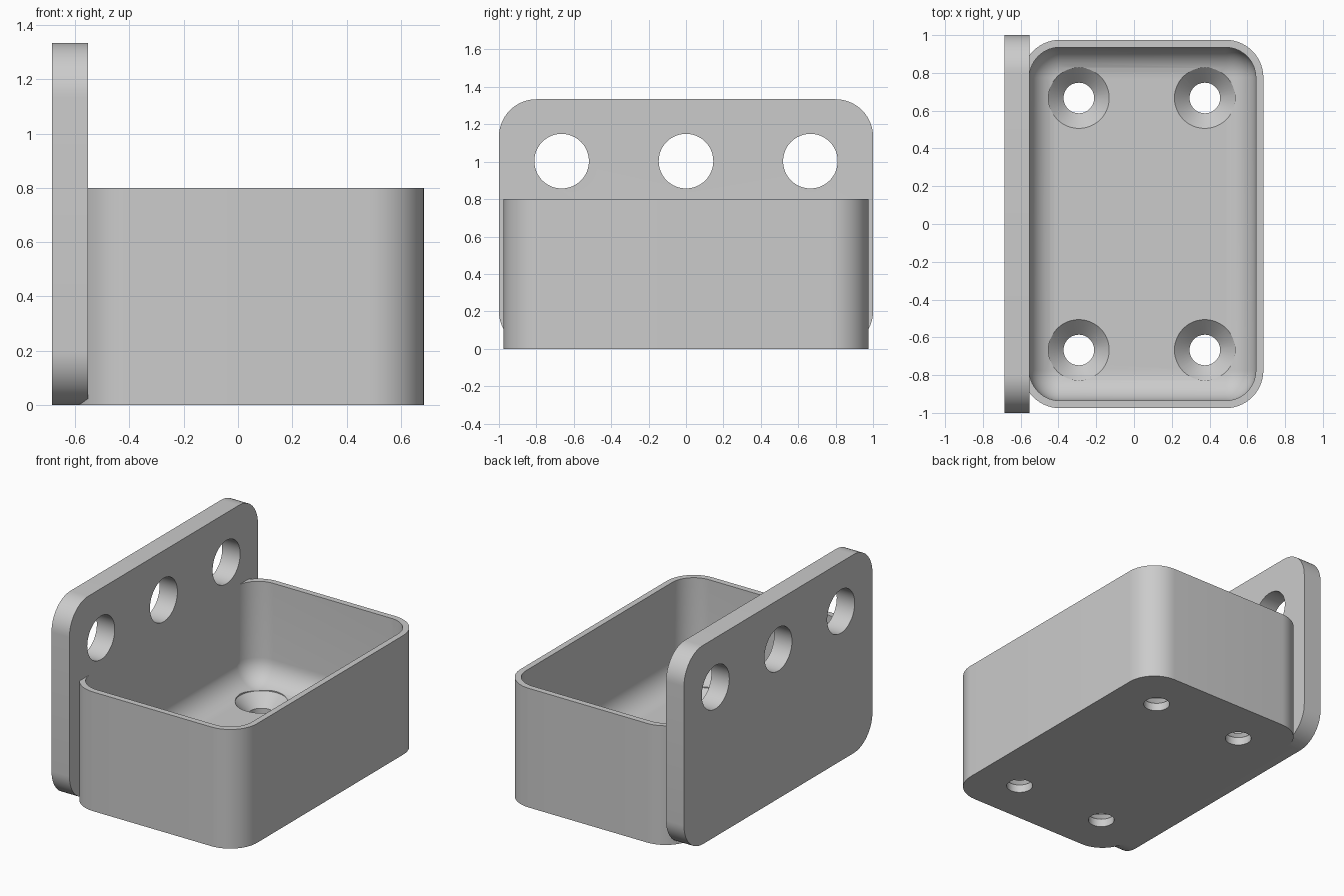
import bpy, bmesh, math

cube = bpy.data.objects.get("Cube")
if cube:
    bpy.data.objects.remove(cube, do_unlink=True)

grey = bpy.data.materials.new("light_grey")
grey.use_nodes = True
grey.diffuse_color = (0.6, 0.6, 0.6, 1)
grey.node_tree.nodes["Principled BSDF"].inputs["Base Color"].default_value = (0.6, 0.6, 0.6, 1)


def rounded(u0, u1, v0, v1, r, n=14):
    """Outline of a rounded rectangle, counter-clockwise."""
    corners = [(u1 - r, v1 - r), (u0 + r, v1 - r), (u0 + r, v0 + r), (u1 - r, v0 + r)]
    return [(cu + r * math.cos(a), cv + r * math.sin(a))
            for q, (cu, cv) in enumerate(corners)
            for a in [math.pi / 2 * (q + i / n) for i in range(n + 1)]]


def circle(u, v, r, n=48):
    return [(u + r * math.cos(2 * math.pi * i / n), v + r * math.sin(2 * math.pi * i / n))
            for i in range(n)]


def loft(name, rings):
    """Closed solid through rings of equal point count."""
    bm = bmesh.new()
    loops = [[bm.verts.new(p) for p in ring] for ring in rings]
    count = len(loops[0])
    for a, b in zip(loops, loops[1:]):
        for i in range(count):
            j = (i + 1) % count
            bm.faces.new((a[i], a[j], b[j], b[i]))
    bm.faces.new(loops[0][::-1])
    bm.faces.new(loops[-1])
    bmesh.ops.recalc_face_normals(bm, faces=bm.faces)
    mesh = bpy.data.meshes.new(name)
    bm.to_mesh(mesh)
    bm.free()
    mesh.materials.append(grey)
    obj = bpy.data.objects.new(name, mesh)
    bpy.context.collection.objects.link(obj)
    return obj


def at_z(outline, z):
    return [(u, v, z) for u, v in outline]


def at_x(outline, x):
    return [(x, u, v) for u, v in outline]


def combine(target, other, operation):
    """Apply a boolean and remove the helper solid."""
    other.hide_render = True
    mod = target.modifiers.new("boolean", 'BOOLEAN')
    mod.operation, mod.solver, mod.object = operation, 'EXACT', other
    bpy.context.view_layer.objects.active = target
    bpy.ops.object.modifier_apply(modifier=mod.name)
    bpy.data.objects.remove(other, do_unlink=True)


BACK, FRONT, PLATE_X = -0.685, 0.685, -0.552
WALL, FLOOR, HEIGHT = 0.04, 0.133, 0.8
BOX_Y, RADIUS = 0.975, 0.2

# Open tray
outer = rounded(PLATE_X - WALL, FRONT, -BOX_Y, BOX_Y, RADIUS)
tray = loft("tray_with_mounting_plate", [at_z(outer, 0), at_z(outer, HEIGHT)])

# Cavity with a filleted floor
fillet, steps = 0.155, 10
rings = []
for i in range(steps + 1):
    a = math.pi / 2 * i / steps
    inset = fillet * (1 - math.sin(a))
    outline = rounded(PLATE_X - 0.002 + inset, FRONT - WALL - inset,
                      -BOX_Y + WALL + inset, BOX_Y - WALL - inset, RADIUS - WALL - inset)
    rings.append(at_z(outline, FLOOR + fillet * (1 - math.cos(a))))
rings.append(at_z(outline, HEIGHT + 0.1))
combine(tray, loft("cavity_cutter", rings), 'DIFFERENCE')

# Upright mounting plate
panel = rounded(-1, 1, 0, 1.334, RADIUS)
combine(tray, loft("mounting_plate", [at_x(panel, BACK), at_x(panel, PLATE_X)]), 'UNION')

# Plate holes
for y in (-0.665, 0, 0.665):
    hole = circle(y, 1.003, 0.146)
    combine(tray, loft("plate_hole_cutter", [at_x(hole, -0.8), at_x(hole, -0.45)]), 'DIFFERENCE')

# Countersunk floor holes
for x in (-0.292, 0.375):
    for y in (-0.667, 0.667):
        profile = [(0.081, -0.1), (0.081, 0.053), (0.161, FLOOR), (0.161, 0.35)]
        cutter = loft("screw_hole_cutter", [at_z(circle(x, y, r), z) for r, z in profile])
        combine(tray, cutter, 'DIFFERENCE')

# Smooth curved surfaces, keep edges sharp
bpy.ops.object.select_all(action='DESELECT')
tray.select_set(True)
bpy.context.view_layer.objects.active = tray
bpy.ops.object.shade_smooth_by_angle(angle=math.radians(30))
